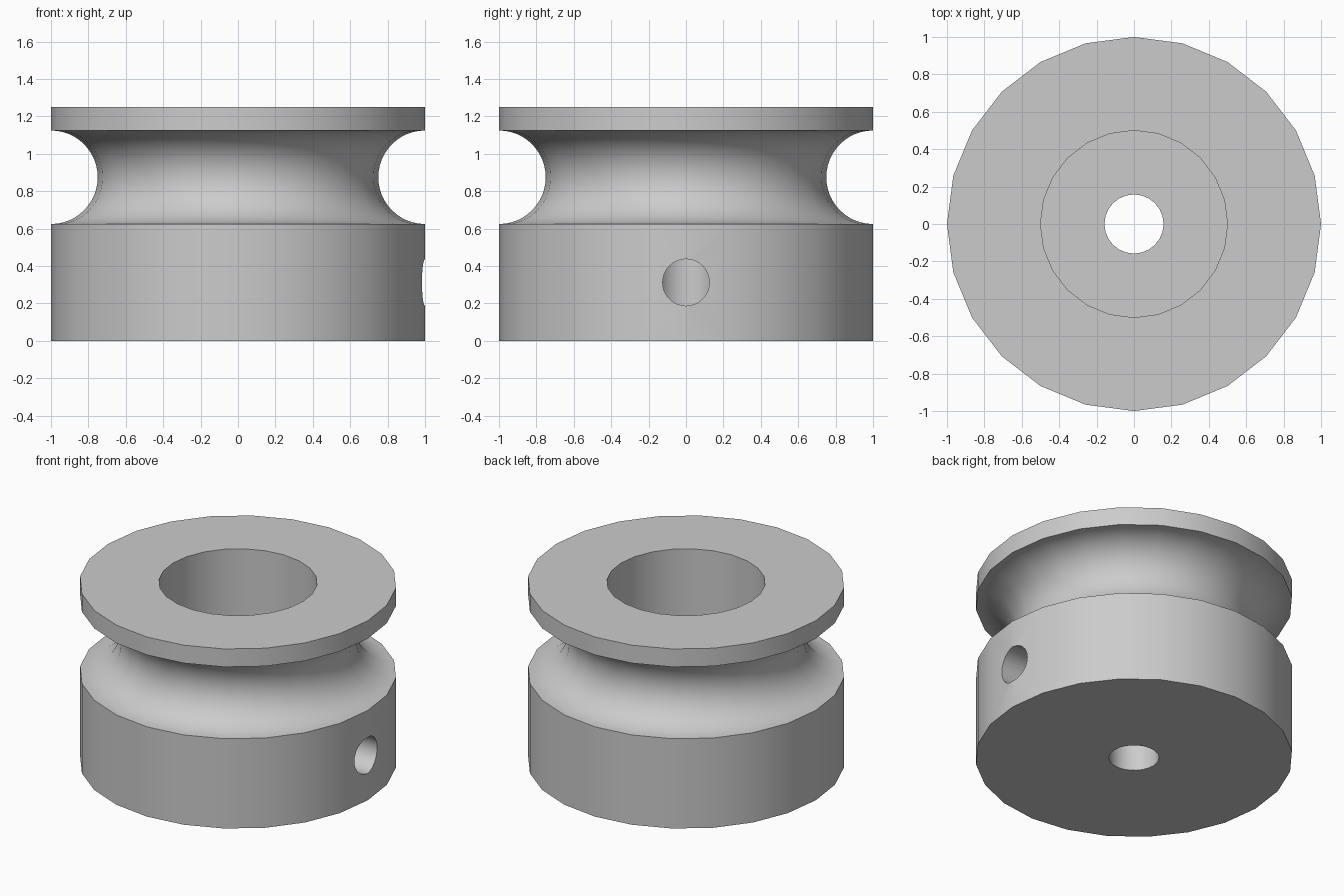
import bpy, bmesh, math

if "Cube" in bpy.data.objects:
    bpy.data.objects.remove(bpy.data.objects["Cube"])

SIDES = 24

grey = bpy.data.materials.new("grey metal")
grey.diffuse_color = (0.6, 0.6, 0.6, 1)
grey.use_nodes = True
grey.node_tree.nodes["Principled BSDF"].inputs["Base Color"].default_value = grey.diffuse_color

# Closed profile (radius, height): hub, half-round groove, rim, counterbore, bore
profile = [(0.158, 0), (1, 0)]
for i in range(25):
    a = math.pi * i / 24
    profile.append((1 - 0.25 * math.sin(a), 0.875 - 0.25 * math.cos(a)))
profile += [(1, 1.25), (0.5, 1.25), (0.5, 0.625), (0.158, 0.625)]

# Pulley body: revolve the profile
bm = bmesh.new()
rings = []
for s in range(SIDES):
    t = 2 * math.pi * s / SIDES
    rings.append([bm.verts.new((r * math.cos(t), r * math.sin(t), z)) for r, z in profile])
n = len(profile)
for s in range(SIDES):
    a, b = rings[s], rings[(s + 1) % SIDES]
    for i in range(n):
        j = (i + 1) % n
        bm.faces.new((a[i], b[i], b[j], a[j]))
bmesh.ops.recalc_face_normals(bm, faces=bm.faces)
mesh = bpy.data.meshes.new("pulley")
bm.to_mesh(mesh)
bm.free()
pulley = bpy.data.objects.new("pulley", mesh)
bpy.context.collection.objects.link(pulley)
mesh.materials.append(grey)

# Set screw hole: from the right side into the bore
bpy.ops.mesh.primitive_cylinder_add(vertices=32, radius=0.125, depth=1.2,
                                    location=(0.6, 0, 0.3125), rotation=(0, math.pi / 2, 0))
cutter = bpy.context.object
cutter.name = "screw_hole_cutter"
cutter.data.materials.append(grey)
cutter.hide_render = True

cut = pulley.modifiers.new("screw_hole", 'BOOLEAN')
cut.operation = 'DIFFERENCE'
cut.solver = 'EXACT'
cut.object = cutter
bpy.context.view_layer.objects.active = pulley
bpy.ops.object.select_all(action='DESELECT')
pulley.select_set(True)
bpy.ops.object.modifier_apply(modifier=cut.name)
bpy.data.objects.remove(cutter, do_unlink=True)

# Smooth round surfaces, sharp rims
bpy.ops.object.shade_smooth_by_angle(angle=math.radians(30))
